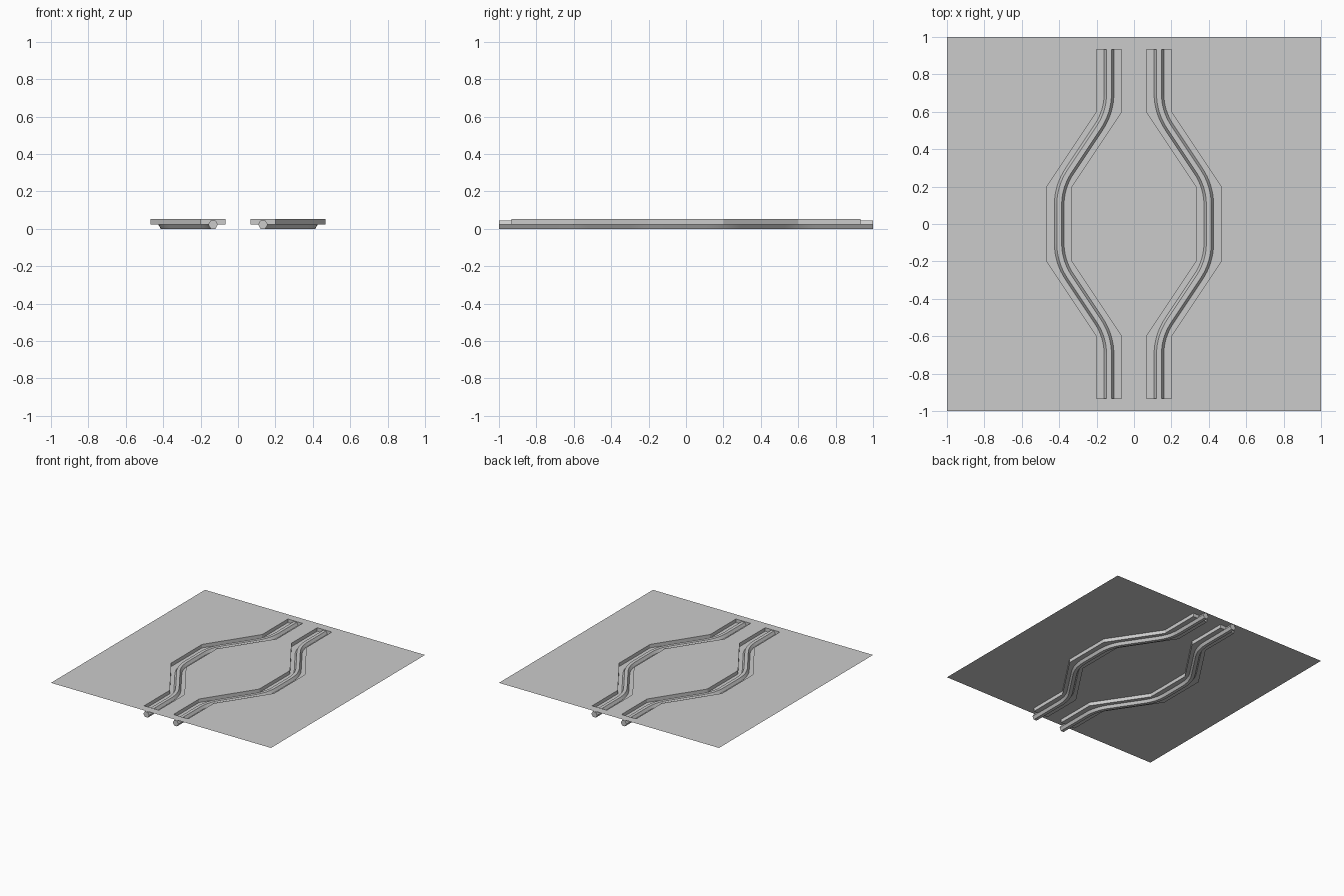
import bpy, bmesh, math
from mathutils import Vector

if "Cube" in bpy.data.objects:
    bpy.data.objects.remove(bpy.data.objects["Cube"])

TOP, FLOOR, HALF, R = 0.051, 0.022, 0.0667, 0.026
PATH = [(0.1333, -0.9333), (0.1333, -0.6), (0.4, -0.2),
        (0.4, 0.2), (0.1333, 0.6), (0.1333, 0.9333)]


def finish(bm, name):
    mesh = bpy.data.meshes.new(name)
    bm.to_mesh(mesh)
    bm.free()
    ob = bpy.data.objects.new(name, mesh)
    bpy.context.collection.objects.link(ob)
    return ob


def quad(bm, *pts):
    bm.faces.new([bm.verts.new(p) for p in pts])


# Flat sheet with two sunken, angular channels
bm = bmesh.new()
rows = []
for cx, y in PATH:
    a, b = cx - HALF, cx + HALF
    rows.append((y, [-1, -b, -a, a, b, 1]))
for (y0, xs0), (y1, xs1) in zip(rows, rows[1:]):
    for i in range(5):
        channel = i in (1, 3)
        z = FLOOR if channel else TOP
        quad(bm, (xs0[i], y0, z), (xs0[i + 1], y0, z),
             (xs1[i + 1], y1, z), (xs1[i], y1, z))
        if channel:
            quad(bm, (xs0[i], y0, TOP), (xs0[i], y0, FLOOR),
                 (xs1[i], y1, FLOOR), (xs1[i], y1, TOP))
            quad(bm, (xs0[i + 1], y0, FLOOR), (xs0[i + 1], y0, TOP),
                 (xs1[i + 1], y1, TOP), (xs1[i + 1], y1, FLOOR))
# Strips and channel end walls at front and back
for s in (-1, 1):
    y = s * 0.9333
    xs = rows[0][1]
    for i in range(5):
        p = [(xs[i], y, TOP), (xs[i + 1], y, TOP), (xs[i + 1], s, TOP), (xs[i], s, TOP)]
        quad(bm, *(p if s > 0 else p[::-1]))
        if i in (1, 3):
            w = [(xs[i], y, FLOOR), (xs[i + 1], y, FLOOR), (xs[i + 1], y, TOP), (xs[i], y, TOP)]
            quad(bm, *(w if s > 0 else w[::-1]))
bmesh.ops.remove_doubles(bm, verts=bm.verts, dist=1e-5)
finish(bm, "channelled_sheet")

# Rail centre line with rounded bends
pts = [Vector(p) for p in [(0.1333, -1)] + PATH[1:-1] + [(0.1333, 1)]]
line = [pts[0]]
for prev, c, nxt in zip(pts, pts[1:], pts[2:]):
    p = c + (prev - c).normalized() * 0.1
    q = c + (nxt - c).normalized() * 0.1
    for k in range(9):
        t = k / 8
        line.append(p * (1 - t) ** 2 + c * 2 * t * (1 - t) + q * t * t)
line.append(pts[-1])


# Hexagonal rail swept along the centre line
def rail(name, side):
    bm = bmesh.new()
    rings = []
    for i, c in enumerate(line):
        t = (line[min(i + 1, len(line) - 1)] - line[max(i - 1, 0)]).normalized()
        if i in (0, len(line) - 1):
            t = Vector((0, 1))
        n = Vector((t.y, -t.x))
        ring = []
        for k in range(6):
            a = k * math.pi / 3
            p = c + n * R * math.cos(a)
            z = R * (math.sin(a) + math.sin(math.pi / 3))
            ring.append(bm.verts.new((side * p.x, p.y, z)))
        rings.append(ring)
    for r0, r1 in zip(rings, rings[1:]):
        for k in range(6):
            j = (k + 1) % 6
            bm.faces.new((r0[k], r0[j], r1[j], r1[k]))
    bm.faces.new(rings[0])
    bm.faces.new(rings[-1])
    bmesh.ops.recalc_face_normals(bm, faces=bm.faces)
    ob = finish(bm, name)
    bpy.ops.object.select_all(action='DESELECT')
    ob.select_set(True)
    bpy.context.view_layer.objects.active = ob
    bpy.ops.object.shade_smooth_by_angle(angle=math.radians(30))


rail("right_rail", 1)
rail("left_rail", -1)
